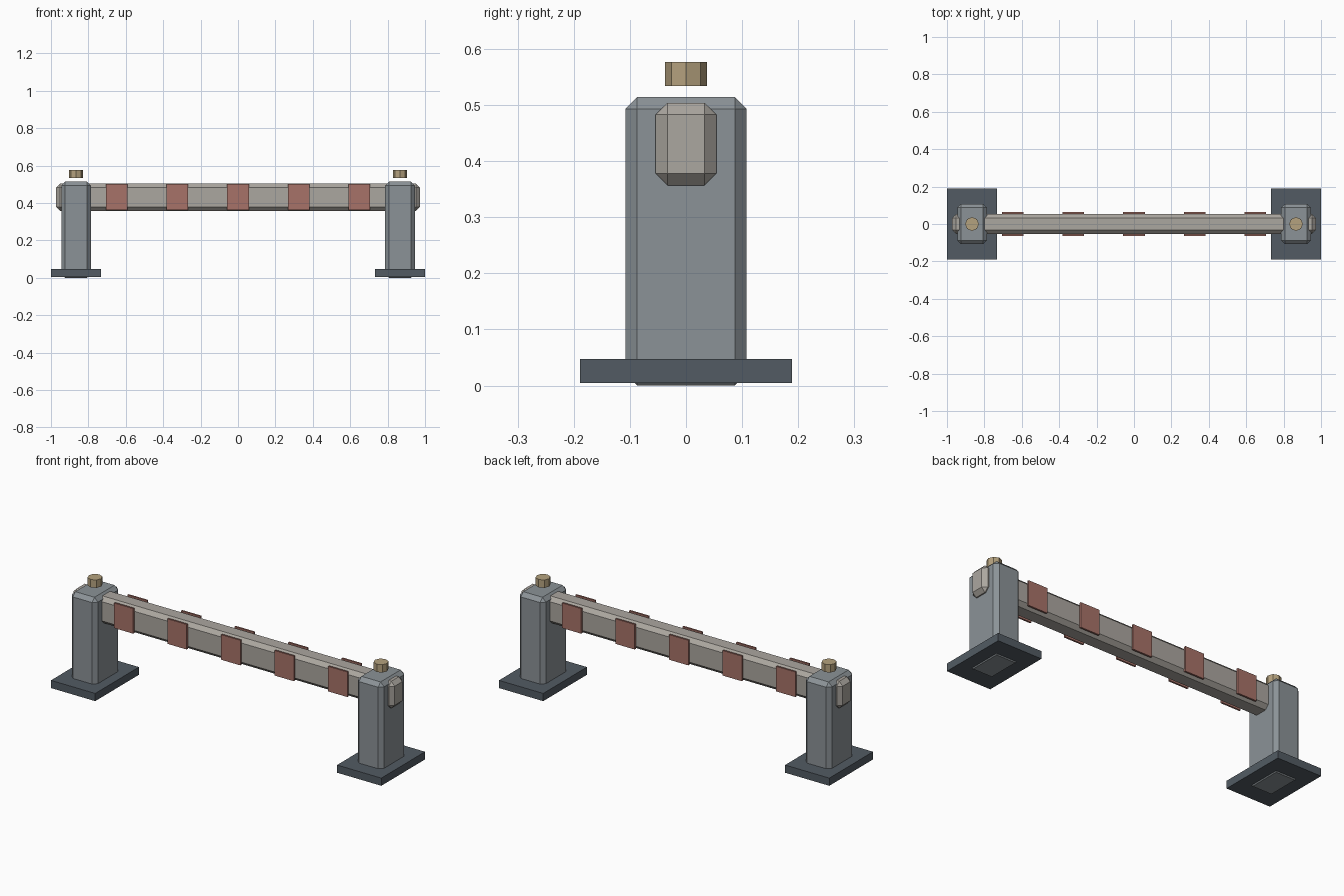
import bpy
import bmesh
from mathutils import Matrix

cube = bpy.data.objects.get("Cube")
if cube:
    bpy.data.objects.remove(cube, do_unlink=True)


def material(name, rgb):
    mat = bpy.data.materials.new(name)
    mat.use_nodes = True
    colour = (*rgb, 1.0)
    mat.diffuse_color = colour
    mat.node_tree.nodes["Principled BSDF"].inputs["Base Color"].default_value = colour
    return mat


POST = material("blue grey metal", (0.26, 0.29, 0.31))
BASE = material("dark slate", (0.085, 0.105, 0.125))
BEAM = material("warm grey", (0.41, 0.385, 0.35))
STRIPE = material("faded red", (0.39, 0.17, 0.14))
BOLT = material("dull brass", (0.46, 0.36, 0.21))


def add_object(name, bm, mat):
    mesh = bpy.data.meshes.new(name)
    bm.to_mesh(mesh)
    bm.free()
    mesh.materials.append(mat)
    obj = bpy.data.objects.new(name, mesh)
    bpy.context.collection.objects.link(obj)
    return obj


def box(name, low, high, mat, chamfer=0):
    """Box between two corners, with optional flat chamfers on all edges."""
    size = [h - l for l, h in zip(low, high)]
    centre = [(h + l) / 2 for l, h in zip(low, high)]
    bm = bmesh.new()
    bmesh.ops.create_cube(bm, size=1, matrix=Matrix.Translation(centre) @ Matrix.Diagonal((*size, 1)))
    obj = add_object(name, bm, mat)
    if chamfer:
        bevel = obj.modifiers.new("chamfer", "BEVEL")
        bevel.width = chamfer
        bevel.segments = 1
        bevel.limit_method = "NONE"
    return obj


def bolt(name, x, mat):
    bm = bmesh.new()
    bmesh.ops.create_cone(bm, cap_ends=True, segments=8, radius1=0.037, radius2=0.037,
                          depth=0.043, matrix=Matrix.Translation((x, 0, 0.555)))
    return add_object(name, bm, mat)


# Posts with foot plates and bolts above them
for side, sign in (("left", 1), ("right", -1)):
    x = sign * 0.866
    box(side + "_foot_plate", (x - 0.134, -0.189, 0.005), (x + 0.134, 0.189, 0.047), BASE)
    box(side + "_post", (x - 0.079, -0.108, 0), (x + 0.079, 0.108, 0.514), POST, 0.021)
    bolt(side + "_bolt", x, BOLT)

# Crossbeam running through both posts
box("crossbeam", (-0.972, -0.054, 0.357), (0.972, 0.054, 0.504), BEAM, 0.021)

# Warning plates on the front and back of the beam
for face, sign in (("front", -1), ("back", 1)):
    for i in range(5):
        x = (i - 2) * 0.324
        y = sign * 0.0585
        box(f"{face}_stripe_{i + 1}", (x - 0.058, y - 0.0048, 0.364),
            (x + 0.058, y + 0.0048, 0.501), STRIPE)
